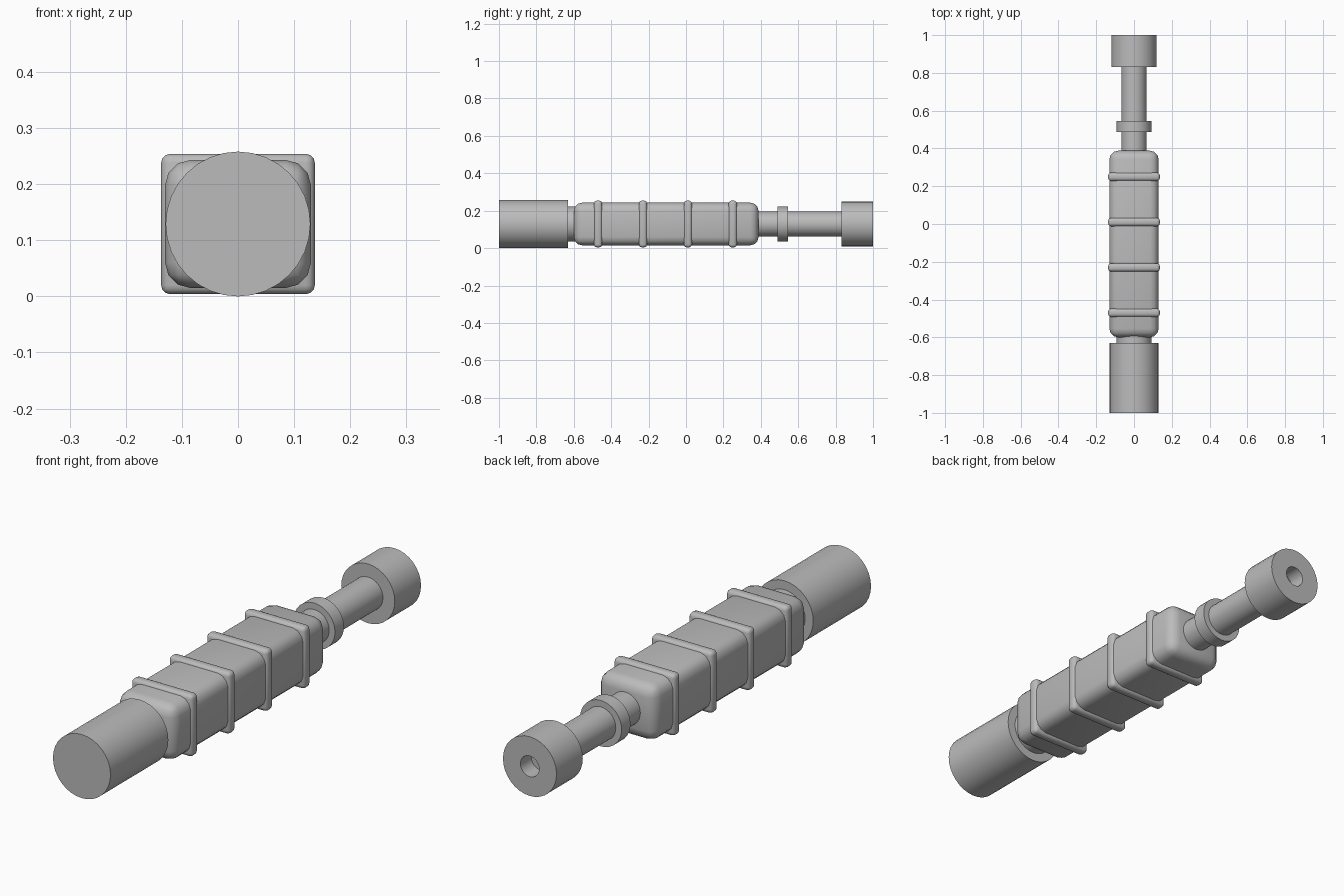
import bpy, bmesh, math
from mathutils import Matrix

if "Cube" in bpy.data.objects:
    bpy.data.objects.remove(bpy.data.objects["Cube"])

AXIS_Z = 0.129  # height of the long axis

grey = bpy.data.materials.new("plain grey")
grey.diffuse_color = (0.5, 0.5, 0.5, 1)
grey.use_nodes = True
grey.node_tree.nodes["Principled BSDF"].inputs["Base Color"].default_value = grey.diffuse_color


def finish(name, bm):
    bmesh.ops.recalc_face_normals(bm, faces=bm.faces)
    mesh = bpy.data.meshes.new(name)
    bm.to_mesh(mesh)
    bm.free()
    mesh.materials.append(grey)
    obj = bpy.data.objects.new(name, mesh)
    bpy.context.collection.objects.link(obj)
    bpy.ops.object.select_all(action='DESELECT')
    obj.select_set(True)
    bpy.context.view_layer.objects.active = obj
    bpy.ops.object.shade_smooth_by_angle(angle=math.radians(35))
    return obj


def turned(name, profile, sides=32):
    """Round part along y; profile holds (y, radius), radius 0 closes an end."""
    bm = bmesh.new()
    rings = []
    for y, r in profile:
        if r == 0:
            rings.append([bm.verts.new((0, y, AXIS_Z))] * sides)
        else:
            angles = [2 * math.pi * i / sides for i in range(sides)]
            rings.append([bm.verts.new((r * math.sin(a), y, AXIS_Z + r * math.cos(a)))
                          for a in angles])
    for a, b in zip(rings, rings[1:]):
        for i in range(sides):
            j = (i + 1) % sides
            bm.faces.new(list(dict.fromkeys((a[i], a[j], b[j], b[i]))))
    return finish(name, bm)


def rounded_box(name, y0, y1, width, height, bevel, segments):
    """Box centred on the axis with all edges rounded."""
    bm = bmesh.new()
    size = Matrix.Diagonal((width, y1 - y0, height, 1))
    bmesh.ops.create_cube(bm, size=1, matrix=Matrix.Translation((0, (y0 + y1) / 2, AXIS_Z)) @ size)
    bmesh.ops.bevel(bm, geom=bm.edges[:], offset=bevel, segments=segments,
                    profile=0.5, affect='EDGES', clamp_overlap=True)
    return finish(name, bm)


# Front barrel and the neck joining it to the body
turned("front_barrel", [(-1, 0), (-1, 0.129), (-0.63, 0.129), (-0.63, 0)])
turned("front_neck", [(-0.64, 0), (-0.64, 0.093), (-0.57, 0.093), (-0.57, 0)])

# Square grip with four raised bands
rounded_box("grip", -0.6, 0.388, 0.26, 0.228, 0.045, 3)
for k in range(4):
    y = -0.47 + 0.24 * k
    rounded_box(f"grip_band_{k + 1}", y - 0.022, y + 0.022, 0.274, 0.25, 0.016, 3)

# Rear shaft, its collar and the hollow end cap
turned("rear_shaft", [(0.36, 0), (0.36, 0.067), (0.84, 0.067), (0.84, 0)])
turned("shaft_collar", [(0.488, 0), (0.488, 0.093), (0.545, 0.093), (0.545, 0)])
turned("end_cap", [(0.832, 0), (0.832, 0.12), (1, 0.12), (1, 0.042), (0.93, 0.042), (0.93, 0)])
